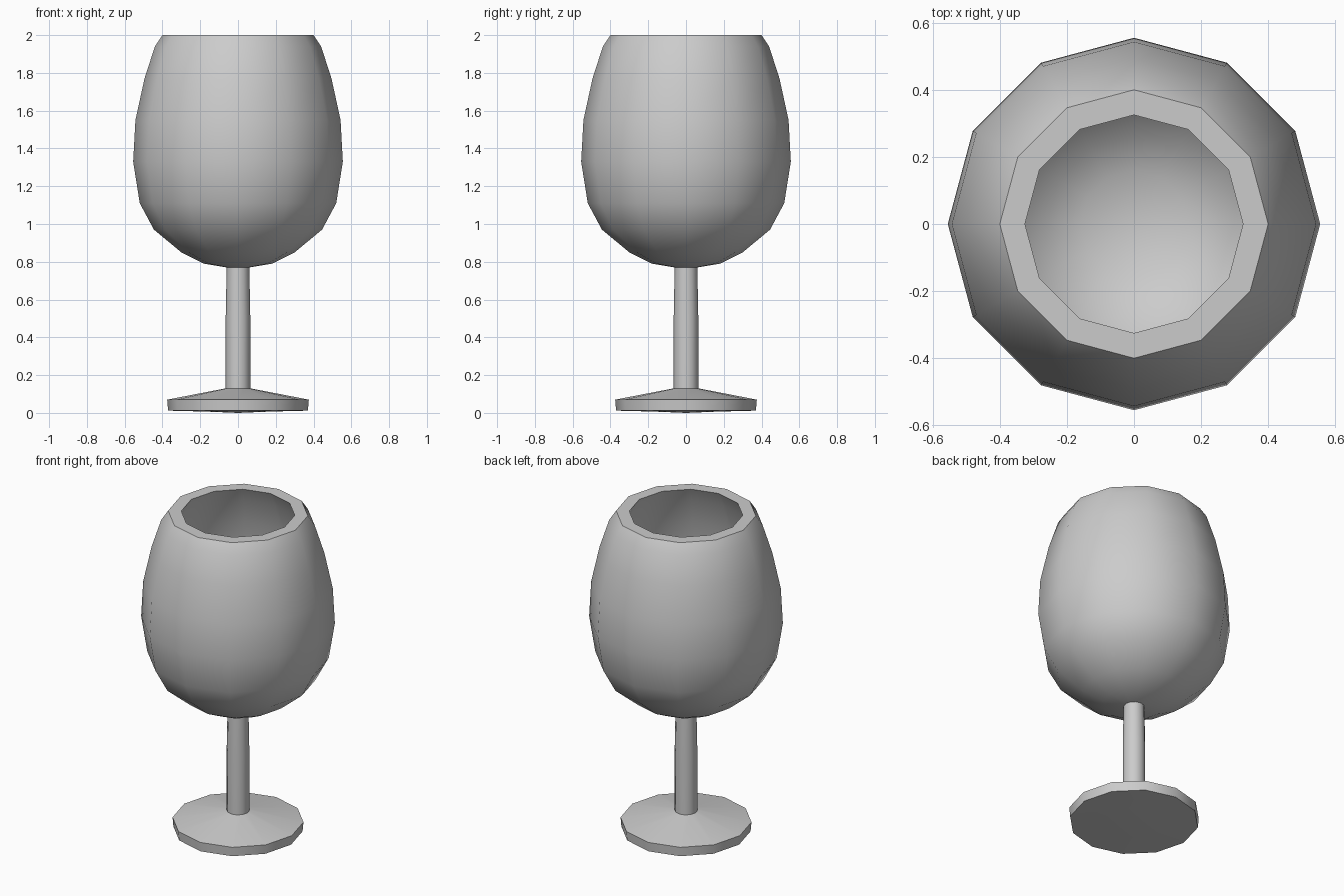
import bpy, bmesh
from math import cos, sin, pi, radians

if "Cube" in bpy.data.objects:
    bpy.data.objects.remove(bpy.data.objects["Cube"])

SIDES = 12


def lathe(name, profile):
    """Spin a (radius, z) profile around z; radius 0 makes a pole."""
    bm = bmesh.new()
    rings = []
    for r, z in profile:
        if r == 0:
            rings.append([bm.verts.new((0, 0, z))] * SIDES)
        else:
            rings.append([bm.verts.new((r * cos(2 * pi * i / SIDES),
                                        r * sin(2 * pi * i / SIDES), z))
                          for i in range(SIDES)])
    for a, b in zip(rings, rings[1:]):
        for i in range(SIDES):
            j = (i + 1) % SIDES
            quad = list(dict.fromkeys((a[i], a[j], b[j], b[i])))
            bm.faces.new(quad)
    mesh = bpy.data.meshes.new(name)
    bm.to_mesh(mesh)
    bm.free()
    obj = bpy.data.objects.new(name, mesh)
    bpy.context.collection.objects.link(obj)
    bpy.ops.object.select_all(action='DESELECT')
    obj.select_set(True)
    bpy.context.view_layer.objects.active = obj
    bpy.ops.object.shade_smooth_by_angle(angle=radians(42))
    return obj


# Foot: shallow cone on a thin rim, underside bulging slightly to the ground
lathe("foot", [(0, 0.0), (0.17, 0.007), (0.37, 0.012), (0.375, 0.07), (0.065, 0.13)])

# Stem: shares its end rings with foot and bowl
lathe("stem", [(0.065, 0.13), (0.065, 0.51), (0.06, 0.77)])

# Bowl: outer wall, flat rim, inner wall down to the bottom
outer = [(0.06, 0.77), (0.18, 0.79), (0.30, 0.85), (0.445, 0.97), (0.52, 1.11),
         (0.555, 1.33), (0.543, 1.55), (0.495, 1.77), (0.44, 1.94), (0.40, 2.0)]
inner = [(0.325, 2.0), (0.37, 1.91), (0.42, 1.75), (0.465, 1.54), (0.475, 1.33),
         (0.445, 1.14), (0.385, 1.03), (0.26, 0.92), (0.16, 0.87), (0, 0.85)]
lathe("bowl", outer + inner)
